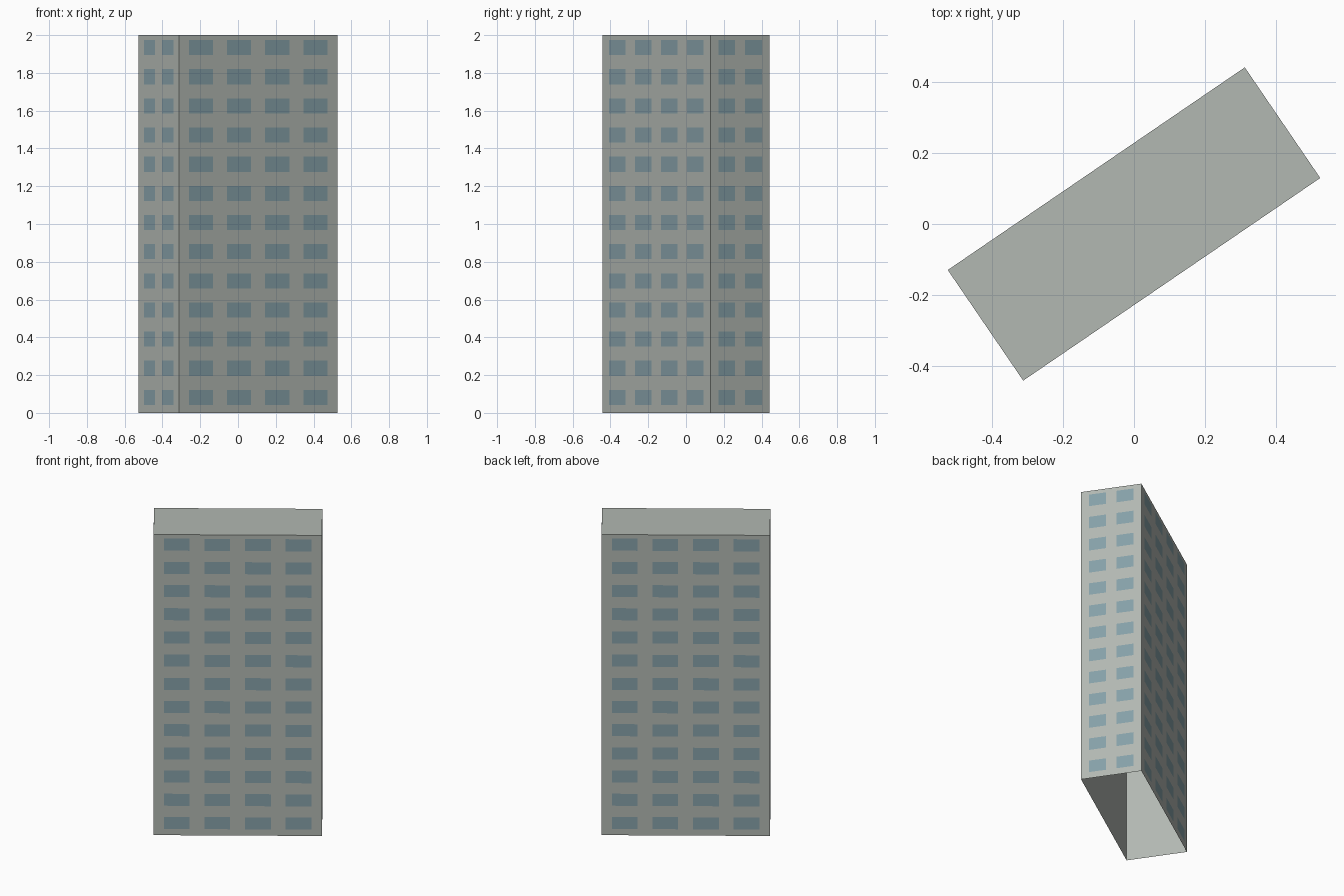
import bpy, bmesh
from math import radians, pi
from mathutils import Matrix, Vector

cube = bpy.data.objects.get("Cube")
if cube:
    bpy.data.objects.remove(cube, do_unlink=True)

LENGTH, DEPTH, HEIGHT = 1.015, 0.378, 2.0
TURN = Matrix.Rotation(radians(34.3), 4, 'Z')
ROWS, SILL_CENTRE, ROW_PITCH, PANE_HEIGHT = 13, 0.082, 0.1543, 0.08


def material(name, colour):
    m = bpy.data.materials.new(name)
    m.use_nodes = True
    m.diffuse_color = (*colour, 1)
    m.node_tree.nodes["Principled BSDF"].inputs["Base Color"].default_value = (*colour, 1)
    return m


def add_object(name, bm, mat):
    bm.transform(TURN)
    mesh = bpy.data.meshes.new(name)
    bm.to_mesh(mesh)
    bm.free()
    mesh.materials.append(mat)
    obj = bpy.data.objects.new(name, mesh)
    bpy.context.collection.objects.link(obj)


concrete = material("grey concrete", (0.445, 0.479, 0.445))
glass = material("blue grey glass", (0.238, 0.352, 0.392))

# Tower shell: walls and roof, open underneath
bm = bmesh.new()
bmesh.ops.create_cube(bm, size=1)
bm.transform(Matrix.Translation((0, 0, HEIGHT / 2)) @ Matrix.Diagonal((LENGTH, DEPTH, HEIGHT, 1)))
bm.normal_update()
bmesh.ops.delete(bm, geom=[f for f in bm.faces if f.normal.z < -0.5], context='FACES_ONLY')
add_object("tower_shell", bm, concrete)


# Window panes: a grid of flat plates just proud of each wall
def windows(name, angle, distance, columns, pitch, width):
    bm = bmesh.new()
    side = Matrix.Rotation(angle, 4, 'Z')
    for row in range(ROWS):
        for col in range(columns):
            x = (col - (columns - 1) / 2) * pitch
            z = SILL_CENTRE + row * ROW_PITCH
            corners = [(-1, -1), (1, -1), (1, 1), (-1, 1)]
            bm.faces.new([bm.verts.new(side @ Vector(
                (x + sx * width / 2, -distance - 0.001, z + sz * PANE_HEIGHT / 2)))
                for sx, sz in corners])
    add_object(name, bm, glass)


for name, angle in (("front_windows", 0), ("back_windows", pi)):
    windows(name, angle, DEPTH / 2, 4, 0.245, 0.155)
for name, angle in (("left_end_windows", pi / 2), ("right_end_windows", -pi / 2)):
    windows(name, angle, LENGTH / 2, 2, 0.171, 0.107)
